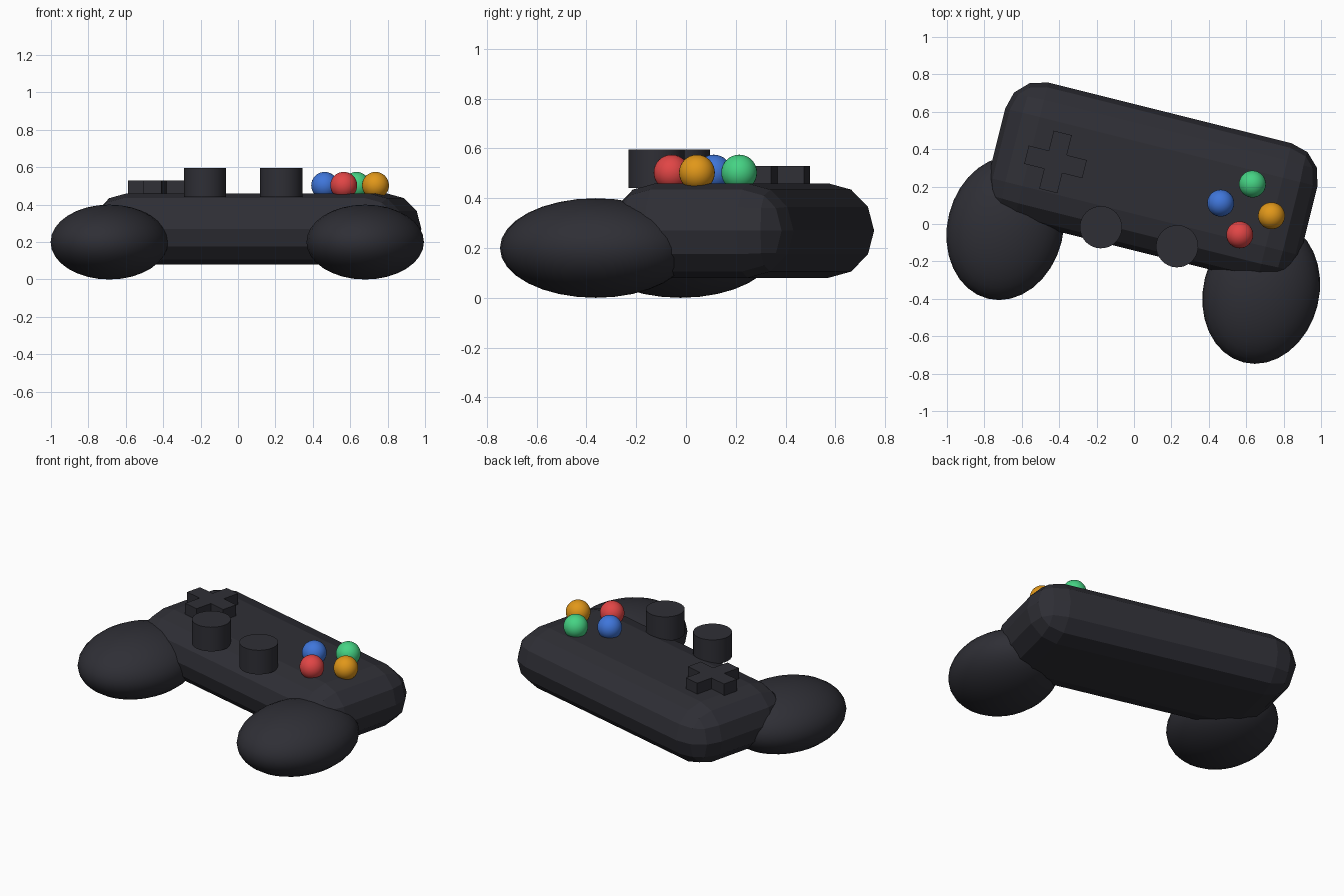
import bpy, bmesh, math
from mathutils import Matrix, Vector

cube = bpy.data.objects.get("Cube")
if cube:
    bpy.data.objects.remove(cube, do_unlink=True)

# Whole controller is turned about z and shifted
PLACE = Matrix.Translation((0.1, 0.225, 0)) @ Matrix.Rotation(math.radians(-14), 4, 'Z')


def material(name, rgb):
    m = bpy.data.materials.new(name)
    m.use_nodes = True
    col = (*rgb, 1)
    m.diffuse_color = col
    m.node_tree.nodes["Principled BSDF"].inputs["Base Color"].default_value = col
    return m


charcoal = material("charcoal", (0.028, 0.028, 0.036))
red = material("red", (0.75, 0.06, 0.06))
blue = material("blue", (0.05, 0.18, 0.70))
green = material("green", (0.06, 0.65, 0.23))
orange = material("orange", (0.75, 0.31, 0.01))


def finish(bm, name, mat, loc, smooth=False):
    bmesh.ops.recalc_face_normals(bm, faces=bm.faces)
    me = bpy.data.meshes.new(name)
    bm.to_mesh(me)
    bm.free()
    me.materials.append(mat)
    ob = bpy.data.objects.new(name, me)
    bpy.context.collection.objects.link(ob)
    ob.matrix_world = PLACE @ Matrix.Translation(loc)
    if smooth:
        bpy.ops.object.select_all(action='DESELECT')
        ob.select_set(True)
        bpy.context.view_layer.objects.active = ob
        bpy.ops.object.shade_smooth_by_angle(angle=math.radians(30))
    return ob


def ellipsoid(name, mat, loc, radii):
    bm = bmesh.new()
    bmesh.ops.create_uvsphere(bm, u_segments=32, v_segments=16, radius=1)
    bmesh.ops.scale(bm, vec=Vector(radii), verts=bm.verts)
    return finish(bm, name, mat, loc, True)


# Body: box with fully rounded three-step edges
bm = bmesh.new()
bmesh.ops.create_cube(bm, size=1)
bmesh.ops.scale(bm, vec=(1.72, 0.76, 0.38), verts=bm.verts)
bmesh.ops.bevel(bm, geom=bm.edges[:], offset=0.1899, segments=3, profile=0.5,
                affect='EDGES', clamp_overlap=True)
bmesh.ops.remove_doubles(bm, verts=bm.verts, dist=0.001)
finish(bm, "body", charcoal, (0, 0, 0.27))

# Grips and thumb sticks, one per side
for side, s in (("right", -1), ("left", 1)):
    ellipsoid(side + "_grip", charcoal, (s * 0.705, -0.43, 0.2), (0.31, 0.389, 0.2))
    bm = bmesh.new()
    bmesh.ops.create_cone(bm, cap_ends=True, segments=32, radius1=0.113,
                          radius2=0.113, depth=0.155)
    finish(bm, side + "_thumb_stick", charcoal, (s * 0.21, -0.302, 0.518), True)

# Direction pad: extruded plus outline
bm = bmesh.new()
L, W = 0.16, 0.05
outline = []
for k in range(4):
    turn = Matrix.Rotation(k * math.pi / 2, 3, 'Z')
    outline += [bm.verts.new(turn @ Vector(p)) for p in ((L, -W, 0), (L, W, 0), (W, W, 0))]
face = bm.faces.new(outline)
ext = bmesh.ops.extrude_face_region(bm, geom=[face])
top = [g for g in ext["geom"] if isinstance(g, bmesh.types.BMVert)]
bmesh.ops.translate(bm, vec=(0, 0, 0.09), verts=top)
finish(bm, "direction_pad", charcoal, (-0.53, -0.022, 0.44))

# Four round buttons in a diamond
for name, mat, dx, dy in (("blue", blue, -1, 0), ("orange", orange, 1, 0),
                          ("green", green, 0, 1), ("red", red, 0, -1)):
    ellipsoid(name + "_button", mat, (0.52 + dx * 0.14, -0.022 + dy * 0.14, 0.503),
              (0.072, 0.072, 0.072))
